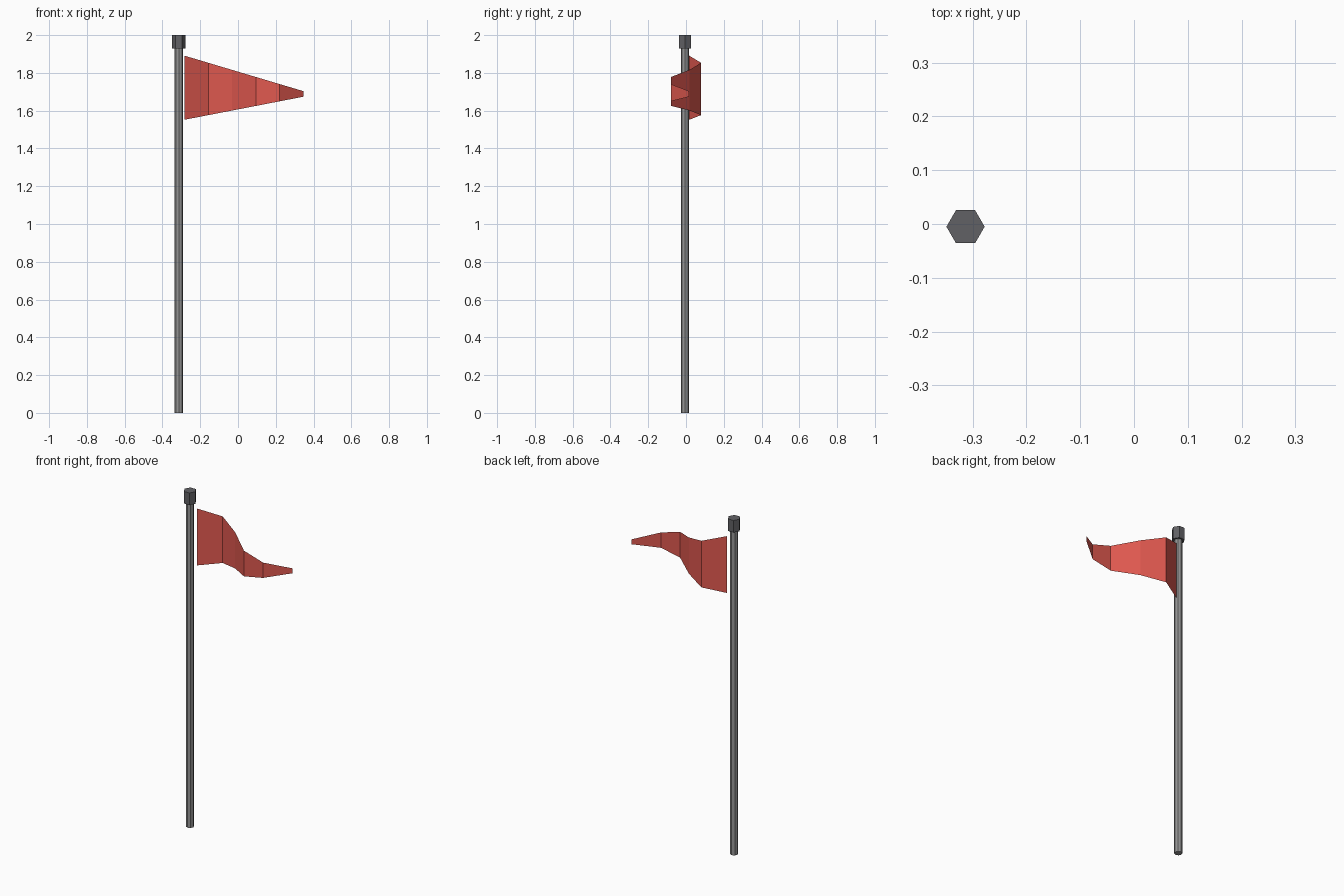
import bpy

if "Cube" in bpy.data.objects:
    bpy.data.objects.remove(bpy.data.objects["Cube"])

POLE_X, POLE_Y = -0.313, -0.005


def prism(name, sides, radius, z0, z1, color):
    bpy.ops.mesh.primitive_cylinder_add(
        vertices=sides, radius=radius, depth=z1 - z0,
        location=(POLE_X, POLE_Y, (z0 + z1) / 2),
        rotation=(0, 0, 1.5707963))  # corners on the x axis
    finish(bpy.context.object, name, color)


def finish(obj, name, color):
    obj.name = name
    mat = bpy.data.materials.new(name + "_color")
    mat.diffuse_color = color
    mat.use_nodes = True
    mat.node_tree.nodes["Principled BSDF"].inputs["Base Color"].default_value = mat.diffuse_color
    obj.data.materials.append(mat)


# Pole and hexagonal cap
prism("pole", 8, 0.022, 0.0, 1.93, (0.3, 0.3, 0.3, 1))
prism("pole_cap", 6, 0.0355, 1.928, 2.0, (0.12, 0.12, 0.13, 1))

# Tapered pennant: single sheet with a waving fold at each column
wave = [0.017, 0.08, 0.018, -0.08, -0.08, 0.017]
verts, faces = [], []
for i, y in enumerate(wave):
    t = i / (len(wave) - 1)
    x = -0.283 + 0.63 * t
    verts += [(x, y, 1.552 + 0.122 * t), (x, y, 1.891 - 0.188 * t)]
    if i:
        a = 2 * i
        faces.append((a - 2, a, a + 1, a - 1))
mesh = bpy.data.meshes.new("pennant")
mesh.from_pydata(verts, [], faces)
flag = bpy.data.objects.new("pennant", mesh)
bpy.context.collection.objects.link(flag)
finish(flag, "pennant", (0.75, 0.1, 0.08, 1))
